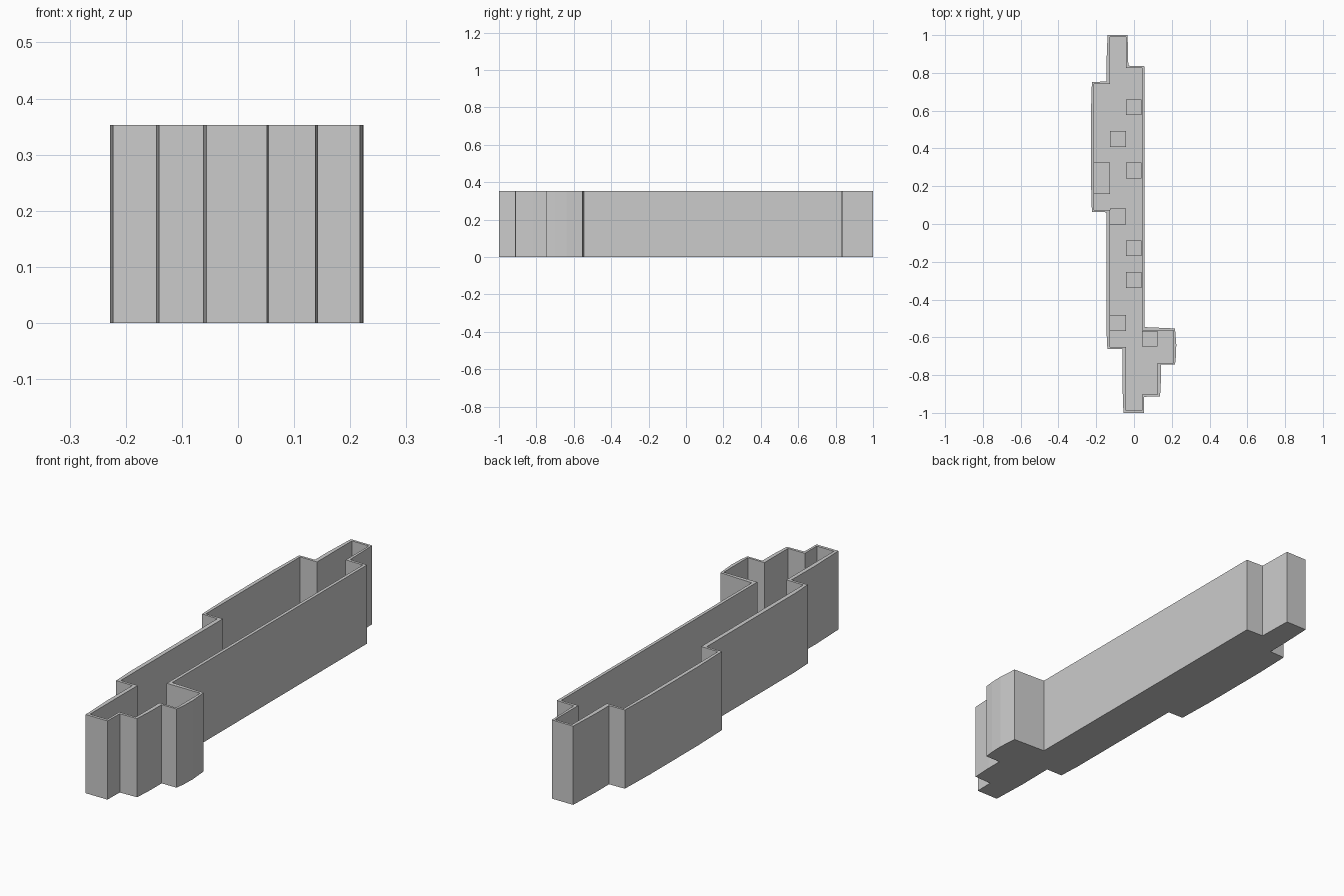
import bpy, bmesh

HEIGHT = 0.353
FLOOR = 0.016
CELL = 0.0835


def prism(name, outline, z0, z1):
    """Extrude a closed plan outline between two heights."""
    bm = bmesh.new()
    face = bm.faces.new([bm.verts.new((x, y, z0)) for x, y in outline])
    ext = bmesh.ops.extrude_face_region(bm, geom=[face])
    for v in ext["geom"]:
        if isinstance(v, bmesh.types.BMVert):
            v.co.z = z1
    bmesh.ops.recalc_face_normals(bm, faces=bm.faces[:])
    mesh = bpy.data.meshes.new(name)
    bm.to_mesh(mesh)
    bm.free()
    obj = bpy.data.objects.new(name, mesh)
    bpy.context.collection.objects.link(obj)
    return obj


# outer plan, slightly bowed on the short stretches
outer = [(-0.056, -1), (0.052, -1), (0.054, -0.915), (0.138, -0.912),
         (0.143, -0.82), (0.143, -0.745), (0.217, -0.745), (0.222, -0.70),
         (0.224, -0.64), (0.217, -0.553), (0.056, -0.546), (0.056, 0.835),
         (-0.030, 0.838), (-0.034, 1), (-0.140, 1), (-0.146, 0.85),
         (-0.146, 0.754), (-0.223, 0.752), (-0.228, 0.58), (-0.228, 0.24),
         (-0.223, 0.064), (-0.146, 0.062), (-0.146, -0.56), (-0.141, -0.662),
         (-0.060, -0.662), (-0.062, -0.83)]

# inner plan, on the square cell grid
inner = [(-0.043, -0.987), (0.042, -0.987), (0.042, -0.902), (0.125, -0.902),
         (0.125, -0.735), (0.208, -0.735), (0.208, -0.565), (0.042, -0.565),
         (0.042, 0.825), (-0.043, 0.825), (-0.043, 0.989), (-0.127, 0.989),
         (-0.127, 0.742), (-0.211, 0.742), (-0.211, 0.074), (-0.127, 0.074),
         (-0.127, -0.650), (-0.043, -0.650)]

# open tray: outer block minus the cavity
tray = prism("tray", outer, 0, HEIGHT)
cavity = prism("cavity_cutter", inner, FLOOR, HEIGHT + 0.1)
cavity.hide_render = True
cut = tray.modifiers.new("hollow", "BOOLEAN")
cut.operation = "DIFFERENCE"
cut.solver = "EXACT"
cut.object = cavity
graph = bpy.context.evaluated_depsgraph_get()
hollow = bpy.data.meshes.new_from_object(tray.evaluated_get(graph))
tray.modifiers.clear()
tray.data = hollow
bpy.data.objects.remove(cavity)

# low square steps scattered over the floor
cells = [(-0.001, 0.618), (-0.085, 0.450), (-0.169, 0.283), (-0.001, 0.283),
         (-0.169, 0.200), (-0.085, 0.040), (-0.001, -0.128), (-0.001, -0.296),
         (-0.085, -0.524), (0.083, -0.607)]
r = CELL / 2
for x, y in cells:
    prism("floor_step", [(x - r, y - r), (x + r, y - r), (x + r, y + r), (x - r, y + r)],
          FLOOR - 0.004, FLOOR + 0.015)
